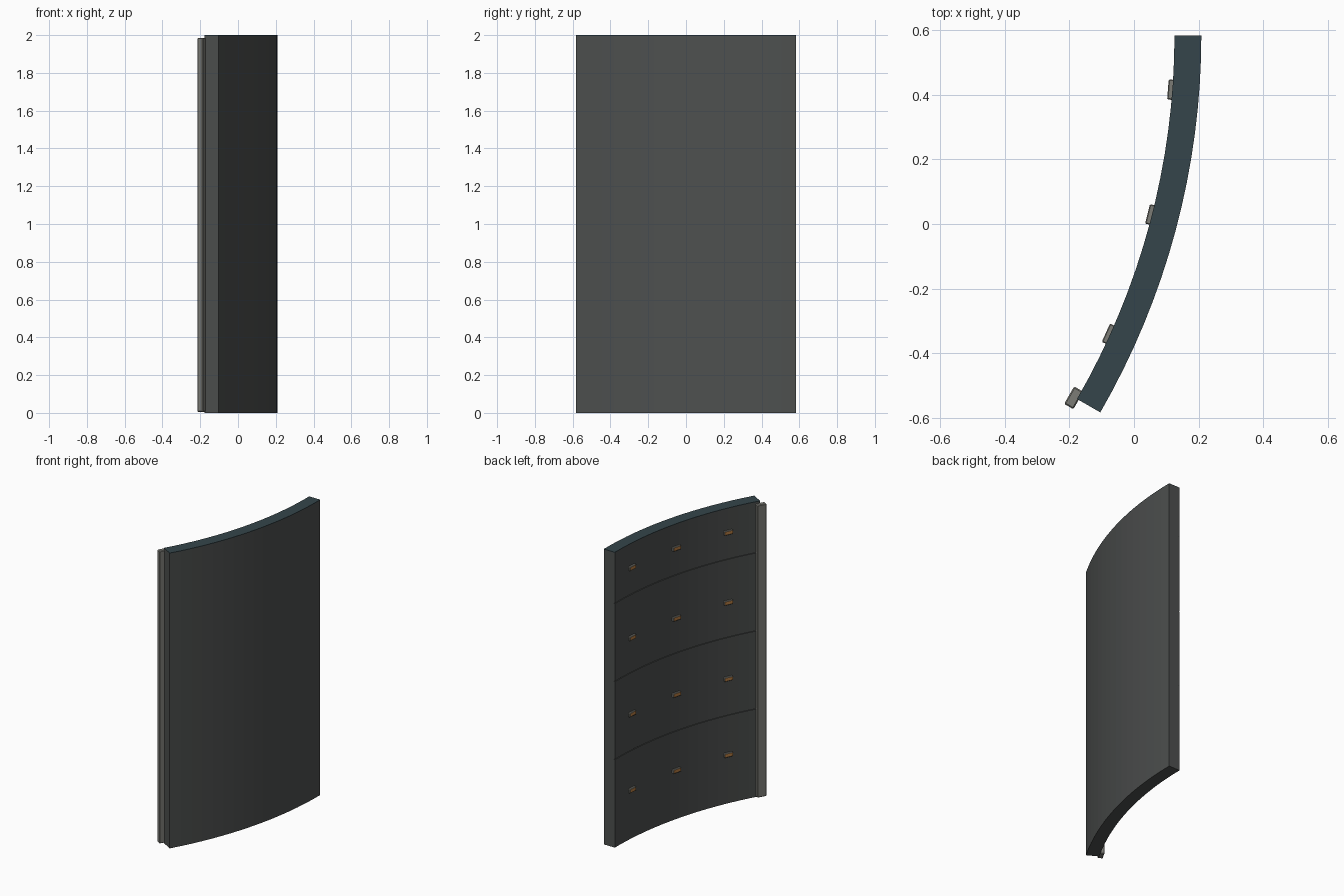
import bpy, bmesh
from math import sin, cos, radians

if "Cube" in bpy.data.objects:
    bpy.data.objects.remove(bpy.data.objects["Cube"])

CX, CY = -2.122, 0.583      # centre of the wall's curve
R_IN, R_OUT = 2.247, 2.33
SWEEP, SEGS = 30.0, 16


def material(name, rgb):
    m = bpy.data.materials.new(name)
    m.diffuse_color = (*rgb, 1)
    m.use_nodes = True
    m.node_tree.nodes["Principled BSDF"].inputs["Base Color"].default_value = m.diffuse_color
    return m


dark = material("dark_panel", (0.075, 0.08, 0.078))
teal = material("teal_rim", (0.035, 0.06, 0.07))
grey = material("warm_grey", (0.2, 0.2, 0.18))
orange = material("orange", (0.5, 0.22, 0.06))


def polar(r, deg):
    a = radians(deg)
    return CX + r * cos(a), CY + r * sin(a)


def finish(name, bm, mats):
    bmesh.ops.recalc_face_normals(bm, faces=bm.faces)
    me = bpy.data.meshes.new(name)
    bm.to_mesh(me)
    bm.free()
    ob = bpy.data.objects.new(name, me)
    bpy.context.collection.objects.link(ob)
    for m in mats:
        me.materials.append(m)
    return ob


def arc_slab(name, r0, r1, z0, z1, mat):
    """Curved slab between two radii and two heights."""
    bm = bmesh.new()
    rings = []
    for i in range(SEGS + 1):
        d = -SWEEP * i / SEGS
        rings.append([bm.verts.new((*polar(r, d), z))
                      for r, z in ((r0, z0), (r1, z0), (r1, z1), (r0, z1))])
    for a, b in zip(rings, rings[1:]):
        for k in range(4):
            j = (k + 1) % 4
            bm.faces.new((a[k], a[j], b[j], b[k]))
    bm.faces.new(rings[0])
    bm.faces.new(rings[-1][::-1])
    return finish(name, bm, [mat])


def block(name, r, deg, z, size, mats, bevel):
    """Bevelled block turned to the curve: size = radial, tangential, height."""
    bm = bmesh.new()
    bmesh.ops.create_cube(bm, size=1)
    bmesh.ops.scale(bm, vec=size, verts=bm.verts)
    bmesh.ops.bevel(bm, geom=bm.edges[:], offset=bevel, segments=1, affect='EDGES')
    bm.normal_update()
    if len(mats) > 1:           # coloured face towards the inside
        for f in bm.faces:
            if f.normal.x < -0.9:
                f.material_index = 1
    ob = finish(name, bm, mats)
    ob.location = (*polar(r, deg), z)
    ob.rotation_euler.z = radians(deg)
    return ob


# Outer shell and top rim
arc_slab("wall_shell", R_IN + 0.006, R_OUT, 0, 1.996, dark)
arc_slab("top_rim", R_IN, R_OUT, 1.996, 2.0, teal)

# Four inner panels separated by fine seams
levels = [0, 0.597, 1.125, 1.654, 1.996]
for i, (lo, hi) in enumerate(zip(levels, levels[1:])):
    gap_lo = 0.002 if i else 0
    gap_hi = 0.002 if i < 3 else 0
    arc_slab(f"inner_panel_{i + 1}", R_IN, R_IN + 0.006, lo + gap_lo, hi - gap_hi, dark)

# Small lugs in four rows of three
for row, z in enumerate((0.332, 0.847, 1.363, 1.837)):
    for col, deg in enumerate((-4.3, -14.3, -24.3)):
        block(f"lug_{row + 1}_{col + 1}", 2.242, deg, z,
              (0.018, 0.062, 0.028), [grey, orange], 0.003)

# Upright post at the end of the wall
block("end_post", 2.2365, -30.05, 0.995, (0.033, 0.062, 1.98), [grey], 0.004)
